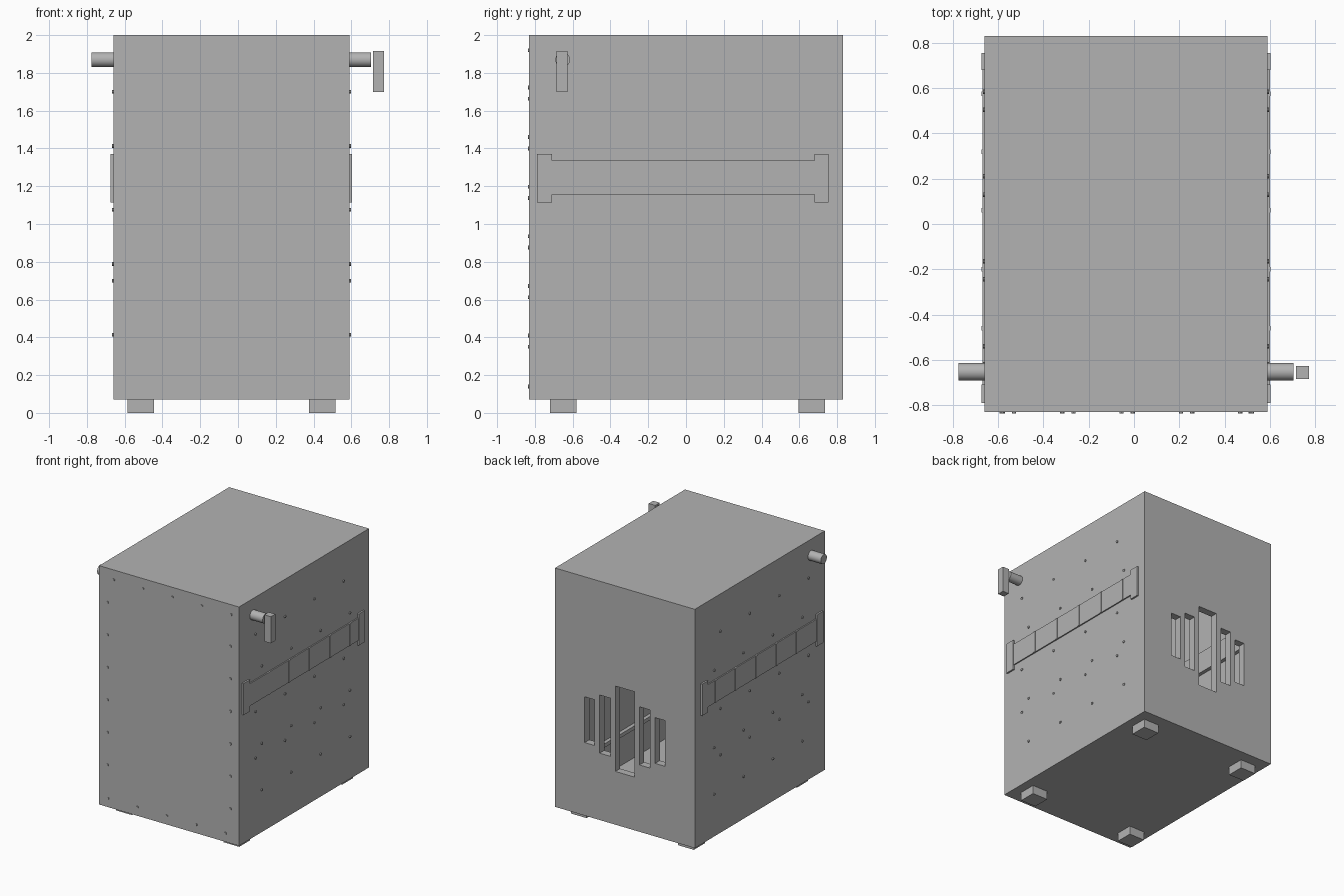
import bpy
import bmesh
from math import pi
from mathutils import Matrix, Vector

cube = bpy.data.objects.get("Cube")
if cube:
    bpy.data.objects.remove(cube, do_unlink=True)

GREY = bpy.data.materials.new("plain_grey")
GREY.use_nodes = True
GREY.diffuse_color = (0.45, 0.45, 0.45, 1)
GREY.node_tree.nodes["Principled BSDF"].inputs["Base Color"].default_value = (0.45, 0.45, 0.45, 1)


def add_box(bm, low, high):
    low, high = Vector(low), Vector(high)
    matrix = Matrix.Translation((low + high) / 2) @ Matrix.Diagonal((*(high - low), 1))
    bmesh.ops.create_cube(bm, size=1, matrix=matrix)


def add_cylinder(bm, centre, radius, depth, axis, sides):
    turn = Matrix.Rotation(pi / 2, 4, "Y" if axis == "X" else "X")
    bmesh.ops.create_cone(bm, cap_ends=True, segments=sides, radius1=radius, radius2=radius,
                          depth=depth, matrix=Matrix.Translation(centre) @ turn)


def finish(bm, name):
    mesh = bpy.data.meshes.new(name)
    bm.to_mesh(mesh)
    bm.free()
    mesh.materials.append(GREY)
    obj = bpy.data.objects.new(name, mesh)
    bpy.context.collection.objects.link(obj)
    return obj


def boxes(name, pairs):
    bm = bmesh.new()
    for low, high in pairs:
        add_box(bm, low, high)
    return finish(bm, name)


def cut(target, cutter):
    mod = target.modifiers.new("cut", "BOOLEAN")
    mod.operation, mod.solver, mod.object = "DIFFERENCE", "EXACT", cutter
    graph = bpy.context.evaluated_depsgraph_get()
    mesh = bpy.data.meshes.new_from_object(target.evaluated_get(graph))
    target.modifiers.clear()
    target.data = mesh
    bpy.data.objects.remove(cutter, do_unlink=True)


def smooth(obj):
    bpy.ops.object.select_all(action="DESELECT")
    obj.select_set(True)
    bpy.context.view_layer.objects.active = obj
    bpy.ops.object.shade_smooth_by_angle()


# Hollow cabinet
LEFT, RIGHT, DEPTH, BASE, TOP = 0.59, -0.66, 0.83, 0.07, 2.0
WALL, MID = 0.06, -0.035
cabinet = boxes("cabinet", [((RIGHT, -DEPTH, BASE), (LEFT, DEPTH, TOP))])
cut(cabinet, boxes("cavity_cutter", [((RIGHT + WALL, -DEPTH + WALL, BASE + WALL),
                                      (LEFT - WALL, DEPTH - WALL, TOP - WALL))]))

# Vent slots in the back
slots = []
for offset, width, low, high in ((0, 0.17, 0.5, 1.19), (0.178, 0.095, 0.61, 1.08), (0.315, 0.09, 0.66, 1.03)):
    for x in {MID - offset, MID + offset}:
        slots.append(((x - width / 2, DEPTH - 0.1, low), (x + width / 2, DEPTH + 0.1, high)))
cut(cabinet, boxes("vent_cutter", slots))

# Feet
boxes("feet", [((x, y, 0), (x + 0.14, y + 0.14, BASE))
               for x in (-0.585, 0.375) for y in (-0.72, 0.595)])

# Front rivets run round the edge at an even pitch
PITCH = 0.2625
spots = [(-0.58 + i * PITCH, 0.14) for i in range(5)]
spots += [(0.52 - i * PITCH, 1.92) for i in range(5)]
spots += [(0.515, 0.35 + i * PITCH) for i in range(6)]
spots += [(-0.585, 0.41 + i * PITCH) for i in range(6)]
bm = bmesh.new()
for x, z in spots:
    add_cylinder(bm, (x, -DEPTH, z), 0.01, 0.014, "Y", 10)
finish(bm, "front_rivets")

for side, wall, name in ((1, LEFT, "left"), (-1, RIGHT, "right")):
    # Staggered side rivets
    bm = bmesh.new()
    for upper in (1.7, 1.075, 0.7):
        for row_z, start in ((upper, -0.62), (upper - 0.287, -0.54)):
            for i in range(4):
                add_cylinder(bm, (wall, start + i * 0.375, row_z), 0.01, 0.014, "X", 10)
    finish(bm, name + "_rivets")

    # Side rail with wider end plates and thin ribs
    def slab(out, y0, y1, z0, z1):
        xs = sorted((wall, wall + side * out))
        return (xs[0], y0, z0), (xs[1], y1, z1)

    boxes(name + "_rail", [slab(0.01, -0.71, 0.68, 1.155, 1.335)])
    boxes(name + "_rail_ends", [slab(0.014, -0.79, -0.71, 1.115, 1.37),
                                slab(0.014, 0.68, 0.755, 1.115, 1.37)])
    boxes(name + "_rail_ribs", [slab(0.014, y - 0.01, y + 0.01, 1.155, 1.335)
                                for y in (-0.46, -0.2, 0.06, 0.32, 0.575)])

    # Ledges inside the cabinet
    inner = -WALL - 0.03
    boxes(name + "_ledges", [slab(inner, -0.77, 0.77, 0.38, 0.41),
                             slab(inner, -0.77, 0.77, 1.16, 1.335)])

    # Axle stub
    bm = bmesh.new()
    add_cylinder(bm, (wall + side * 0.0575, -0.653, 1.87), 0.039, 0.115, "X", 24)
    smooth(finish(bm, name + "_axle"))

# Handle beside the left axle
boxes("handle", [((0.715, -0.685, 1.7), (0.773, -0.628, 1.915))])
